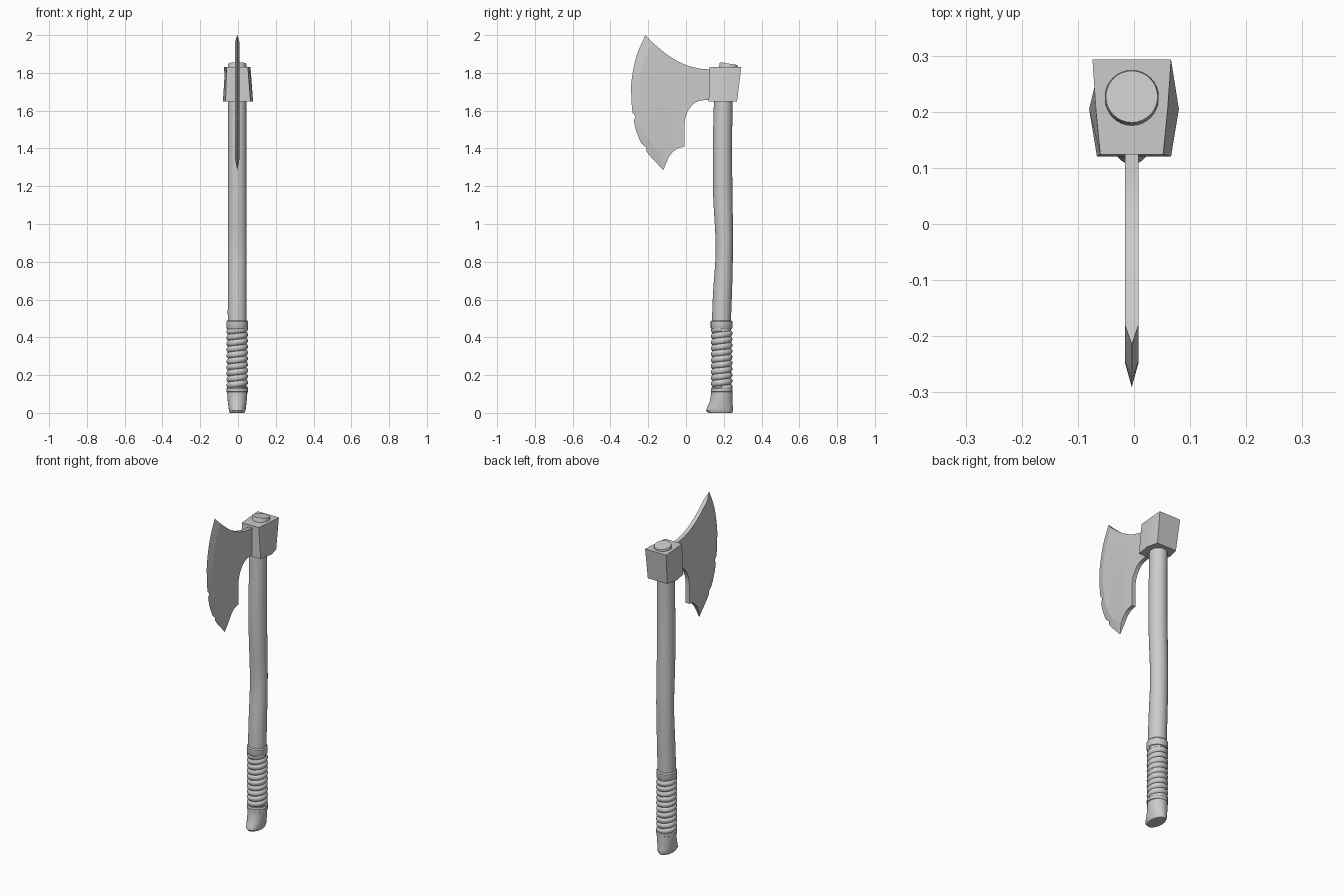
import bpy, bmesh, math
from mathutils import Vector

if "Cube" in bpy.data.objects:
    bpy.data.objects.remove(bpy.data.objects["Cube"])


def spline(pts, n):
    """Catmull-Rom through tuples of any length, n steps per span."""
    p = [Vector(q) for q in pts]
    p = [p[0] * 2 - p[1]] + p + [p[-1] * 2 - p[-2]]
    out = []
    for i in range(1, len(p) - 2):
        a, b, c, d = p[i - 1:i + 3]
        for k in range(n):
            t = k / n
            out.append((b * 2 + (c - a) * t + (a * 2 - b * 5 + c * 4 - d) * t * t
                        + (b * 3 - a - c * 3 + d) * t ** 3) * 0.5)
    return out + [p[-2]]


def finish(name, bm, angle=35):
    bmesh.ops.recalc_face_normals(bm, faces=bm.faces)
    me = bpy.data.meshes.new(name)
    bm.to_mesh(me)
    bm.free()
    ob = bpy.data.objects.new(name, me)
    bpy.context.collection.objects.link(ob)
    bpy.ops.object.select_all(action='DESELECT')
    ob.select_set(True)
    bpy.context.view_layer.objects.active = ob
    bpy.ops.object.shade_smooth_by_angle(angle=math.radians(angle))
    return ob


def skin(bm, rings):
    """Bridge rings of points and cap both ends."""
    vs = [[bm.verts.new(p) for p in r] for r in rings]
    n = len(vs[0])
    for a, b in zip(vs, vs[1:]):
        for i in range(n):
            bm.faces.new((a[i], a[(i + 1) % n], b[(i + 1) % n], b[i]))
    bm.faces.new(vs[0][::-1])
    bm.faces.new(vs[-1])


def round_loft(name, rings, sides=28, tilt=0.0):
    """Rings are (z, centre y, radius x, radius y)."""
    bm = bmesh.new()
    out = []
    for z, cy, rx, ry in rings:
        ring = []
        for i in range(sides):
            a = math.tau * i / sides
            dy = ry * math.sin(a)
            ring.append((CX + rx * math.cos(a), cy + dy, z - tilt * dy))
        out.append(ring)
    skin(bm, out)
    return finish(name, bm)


CX = -0.004

# Slightly bent wooden shaft
round_loft("shaft", spline([(0.08, 0.190, 0.046, 0.05), (0.3, 0.189, 0.046, 0.048),
                            (0.48, 0.188, 0.050, 0.050), (0.65, 0.194, 0.050, 0.050),
                            (0.82, 0.202, 0.050, 0.046), (0.95, 0.202, 0.050, 0.047),
                            (1.15, 0.195, 0.050, 0.051), (1.4, 0.193, 0.049, 0.051),
                            (1.70, 0.198, 0.048, 0.049)], 4))

# Shaft end showing above the head
round_loft("shaft_top_peg", [(1.76, 0.215, 0.048, 0.048), (1.843, 0.226, 0.048, 0.048),
                             (1.849, 0.227, 0.046, 0.046)], 32, 0.16)

# Flared foot of the shaft
round_loft("foot", [(0.10, 0.189, 0.053, 0.055), (0.113, 0.189, 0.053, 0.056),
                    (0.10, 0.189, 0.053, 0.056), (0.06, 0.186, 0.050, 0.060),
                    (0.03, 0.180, 0.046, 0.068), (0.012, 0.178, 0.044, 0.072),
                    (0.0, 0.180, 0.038, 0.064)][1:])

# Bands closing the grip
round_loft("grip_top_band", [(0.445, 0.188, 0.054, 0.054), (0.45, 0.188, 0.057, 0.057),
                             (0.483, 0.188, 0.057, 0.057), (0.490, 0.188, 0.052, 0.052)])
round_loft("grip_bottom_band", [(0.108, 0.189, 0.050, 0.052), (0.112, 0.189, 0.057, 0.057),
                                (0.128, 0.189, 0.057, 0.057), (0.135, 0.189, 0.052, 0.052)])

# Leather wrap wound as a helix
turns, steps = 10, 24
cu = bpy.data.curves.new("grip_wrap", 'CURVE')
cu.dimensions = '3D'
cu.bevel_depth = 0.0195
cu.bevel_resolution = 3
cu.use_fill_caps = True
sp = cu.splines.new('POLY')
sp.points.add(turns * steps)
for i, pt in enumerate(sp.points):
    a = math.tau * i / steps
    z = 0.13 + 0.315 * i / (turns * steps)
    pt.co = (CX + 0.038 * math.cos(a), 0.189 + 0.038 * math.sin(a), z, 1)
sp.use_smooth = True
bpy.context.collection.objects.link(bpy.data.objects.new("grip_wrap", cu))

# Head socket: six-sided block with softened edges
bm = bmesh.new()
rings = []
for z, yf, yb, f, m, b, cx in [(1.648, 0.120, 0.270, 0.066, 0.080, 0.064, 0.0),
                               (1.832, 0.124, 0.293, 0.056, 0.064, 0.070, -0.004)]:
    half = [(f, yf), (m, 0.205), (b, yb)]
    rings.append([(cx + x, y, z) for x, y in half]
                 + [(cx - x, y, z) for x, y in reversed(half)])
skin(bm, rings)
bmesh.ops.bevel(bm, geom=[e for e in bm.edges if e.calc_face_angle(0) > 0.7
                          or len(e.link_faces) < 2],
                offset=0.014, segments=3, profile=0.5, affect='EDGES')
finish("head_socket", bm, 40)

# Bearded blade: flat cheeks, ground cutting edge with two nicks
edge = spline([(-0.215, 2.0), (-0.262, 1.89), (-0.287, 1.77), (-0.290, 1.69),
               (-0.283, 1.59), (-0.261, 1.485), (-0.210, 1.385), (-0.120, 1.285)], 5)
ground = spline([(-0.180, 1.963), (-0.222, 1.86), (-0.245, 1.76), (-0.247, 1.69),
                 (-0.241, 1.60), (-0.221, 1.50), (-0.172, 1.41), (-0.096, 1.345)], 5)
for nick in (1.565, 1.405):
    min(edge, key=lambda p: abs(p[1] - nick))[0] += 0.013
back = (spline([ground[-1], (-0.075, 1.375), (-0.045, 1.400), (-0.008, 1.41)], 3)[1:]
        + spline([(-0.008, 1.535), (0.002, 1.58), (0.027, 1.623), (0.065, 1.650), (0.14, 1.66)], 4)
        + spline([(0.14, 1.817), (0.06, 1.825), (-0.02, 1.850), (-0.10, 1.897),
                  ground[0]], 4)[:-1])
bm = bmesh.new()
loop = ground + back
side = {s: [bm.verts.new((CX + s * 0.012, y, z)) for y, z in loop] for s in (-1, 1)}
ridge = [bm.verts.new((CX, y, z)) for y, z in edge]
L, R, g = side[-1], side[1], len(ground)
for s in (L, R):
    bm.faces.new(s)
    for i in range(g - 1):
        bm.faces.new((s[i], s[i + 1], ridge[i + 1], ridge[i]))
for i in range(g - 1, len(loop)):
    j = (i + 1) % len(loop)
    bm.faces.new((L[i], L[j], R[j], R[i]))
for i, k in ((0, 0), (g - 1, -1)):
    bm.faces.new((L[i], R[i], ridge[k]))
finish("blade", bm, 12)
